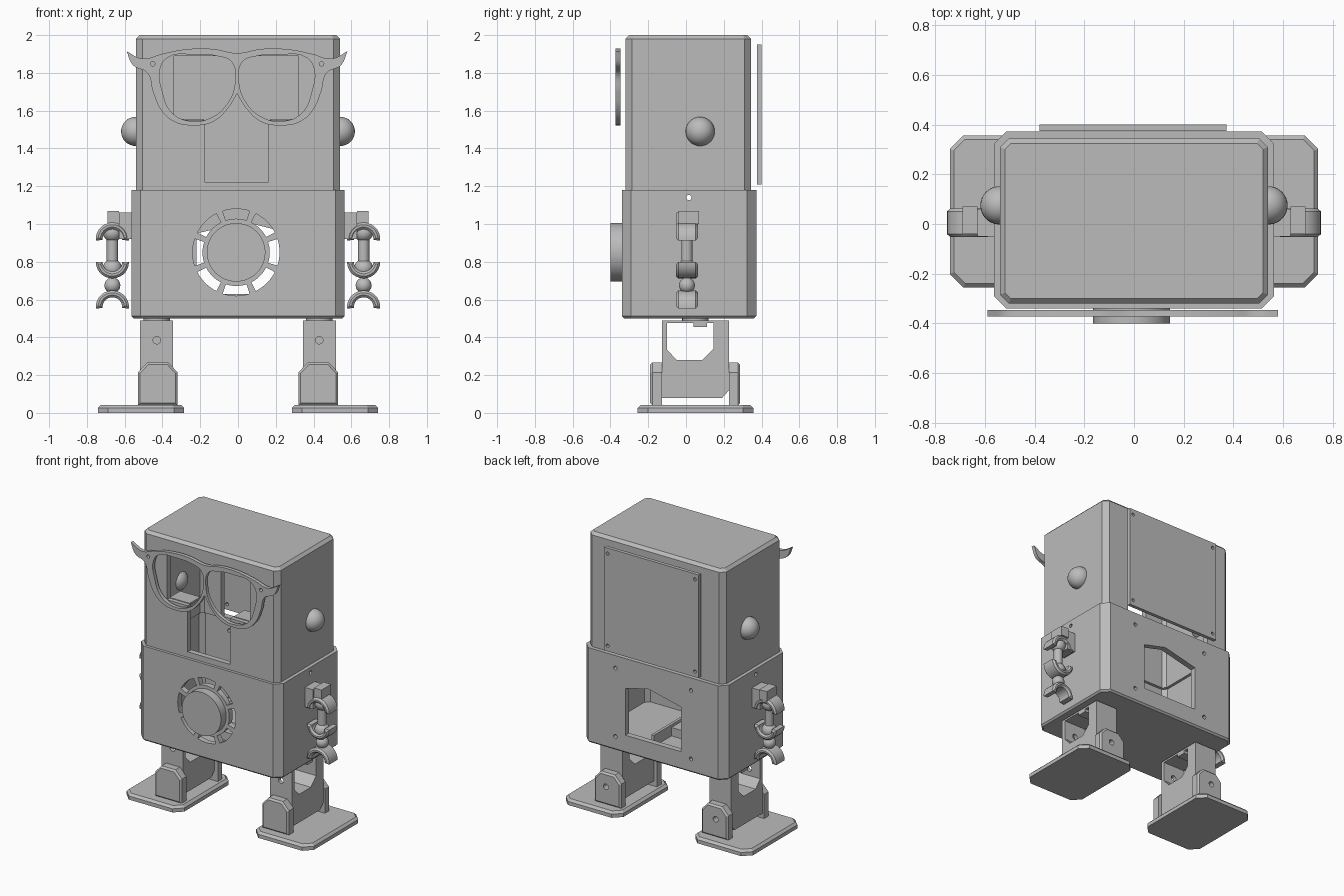
import bpy, bmesh, math
from mathutils import Vector

cube = bpy.data.objects.get("Cube")
if cube:
    bpy.data.objects.remove(cube, do_unlink=True)

grey = bpy.data.materials.new("plain grey")
grey.use_nodes = True
TONE = (0.5, 0.5, 0.5, 1)
grey.diffuse_color = TONE
grey.node_tree.nodes["Principled BSDF"].inputs["Base Color"].default_value = TONE
parts = []


def add(name, bm):
    bmesh.ops.recalc_face_normals(bm, faces=bm.faces)
    mesh = bpy.data.meshes.new(name)
    bm.to_mesh(mesh)
    bm.free()
    mesh.materials.append(grey)
    ob = bpy.data.objects.new(name, mesh)
    bpy.context.collection.objects.link(ob)
    parts.append(ob)
    return ob


def prism(name, pts, axis, a, b, top=0, bottom=0, soft=0):
    """Extrude a 2D outline from a to b along an axis, with optional chamfers."""
    place = {"X": lambda u, v, w: (w, u, v), "Y": lambda u, v, w: (u, w, v),
             "Z": lambda u, v, w: (u, v, w)}[axis]
    i = "XYZ".index(axis)
    bm = bmesh.new()
    lo, hi = [[bm.verts.new(place(u, v, w)) for u, v in pts] for w in (a, b)]
    bm.faces.new(lo)
    bm.faces.new(hi)
    for k in range(len(pts)):
        j = (k + 1) % len(pts)
        bm.faces.new((lo[k], lo[j], hi[j], hi[k]))
    bmesh.ops.recalc_face_normals(bm, faces=bm.faces)
    for level, size in ((a, bottom or soft), (b, top or soft)):
        if size:
            rim = [e for e in bm.edges if all(abs(v.co[i] - level) < 1e-5 for v in e.verts)]
            bmesh.ops.bevel(bm, geom=rim, offset=size, segments=1, affect="EDGES")
    return add(name, bm)


def rect(x0, x1, y0, y1, c=0):
    if not c:
        return [(x0, y0), (x1, y0), (x1, y1), (x0, y1)]
    return [(x0 + c, y0), (x1 - c, y0), (x1, y0 + c), (x1, y1 - c),
            (x1 - c, y1), (x0 + c, y1), (x0, y1 - c), (x0, y0 + c)]


def arc(cx, cy, r, start, end, n):
    steps = [math.radians(start + (end - start) * k / n) for k in range(n + 1)]
    return [(cx + r * math.cos(t), cy + r * math.sin(t)) for t in steps]


def circle(cx, cy, r, n=24):
    return arc(cx, cy, r, 0, 360, n)[:-1]


def band(cx, cy, r0, r1, start, end, n=8):
    return arc(cx, cy, r1, start, end, n) + arc(cx, cy, r0, end, start, n)


def ball(name, center, r):
    bm = bmesh.new()
    bmesh.ops.create_uvsphere(bm, u_segments=32, v_segments=16, radius=r)
    bmesh.ops.translate(bm, verts=bm.verts, vec=Vector(center))
    return add(name, bm)


def cut(ob, *prism_args):
    cutter = prism("cutter", *prism_args)
    parts.remove(cutter)
    mod = ob.modifiers.new("cut", "BOOLEAN")
    mod.operation, mod.solver, mod.object = "DIFFERENCE", "EXACT", cutter
    bpy.context.view_layer.objects.active = ob
    bpy.ops.object.modifier_apply(modifier=mod.name)
    bpy.data.objects.remove(cutter, do_unlink=True)


# Head: hollow shell, open below, with a T-shaped front opening and open back
head = prism("head", rect(-.54, .54, -.32, .345, .035), "Z", 1.18, 2, .02)
cut(head, rect(-.50, .50, -.28, .305, .02), "Z", 1.1, 1.96)
cut(head, [(-.175, 1.22), (.16, 1.22), (.16, 1.55), (.32, 1.55), (.32, 1.89),
           (-.34, 1.89), (-.34, 1.55), (-.175, 1.55)], "Y", -.5, -.2)
cut(head, rect(-.35, .34, 1.15, 1.92), "Y", .2, .5)
for x0, x1 in ((-.34, -.18), (.17, .32)):
    prism("eye_shelf", rect(x0, x1, -.29, -.17), "Z", 1.54, 1.555)

# Back cover with corner screw holes
cover = prism("back_cover", rect(-.38, .372, 1.21, 1.95), "Y", .375, .4)
for x in (-.35, .342):
    for z in (1.25, 1.91):
        cut(cover, circle(x, z, .012, 12), "Y", .3, .5)

# Body: hollow box with floor, front vents, back window and screw holes
body = prism("body", rect(-.565, .565, -.34, .372, .05), "Z", .5, 1.18, 0, .012)
cut(body, rect(-.52, .52, -.30, .33, .03), "Z", .54, 1.3)
for k in range(8):
    cut(body, band(-.01, .85, .178, .23, 45 * k - 18, 45 * k + 18), "Y", -.5, -.2)
cut(body, [(-.22, .63), (.22, .63), (.22, .965), (.04, 1.01), (-.22, .95)], "Y", .2, .5)
cut(body, circle(.015, 1.14, .014, 12), "X", -1, 1)
for x, z in ((.3, 1.09), (-.3, 1.09), (-.3, .6), (.3, .6)):
    cut(body, circle(x, z, .014, 12), "Y", .3, .5)
prism("chest_disc", circle(-.01, .85, .155, 48), "Y", -.4, -.335)
prism("inner_rail", rect(.08, .1, -.2, .25), "Z", .54, .62)
prism("inner_tray", rect(-.15, .08, -.1, .05), "Z", .54, .6)

# Glasses: flat frame from a smooth mirrored outline
RIM = [(0, 1.905), (.13, 1.927), (.27, 1.925), (.4, 1.9), (.5, 1.875), (.585, 1.915),
       (.55, 1.84), (.475, 1.80), (.445, 1.70), (.40, 1.60), (.33, 1.54), (.23, 1.522),
       (.13, 1.54), (.05, 1.61)]
LENS = [(.03, 1.86), (.10, 1.888), (.24, 1.898), (.36, 1.885), (.405, 1.83), (.395, 1.70),
        (.345, 1.59), (.25, 1.545), (.14, 1.562), (.05, 1.64), (.01, 1.76)]
MID = -.005
outline = RIM + [(0, 1.69)] + [(-x, z) for x, z in RIM[:0:-1]]
loops = [outline]
for s in (1, -1):
    loops.append([(s * x, z) for x, z in LENS])
    loops.append(circle(s * .447, 1.848, .012, 8))
data = bpy.data.curves.new("glasses", "CURVE")
data.dimensions, data.fill_mode = "2D", "BOTH"
data.extrude, data.resolution_u = .013, 6
for pts in loops:
    sp = data.splines.new("BEZIER")
    sp.bezier_points.add(len(pts) - 1)
    sp.use_cyclic_u = True
    for p, (x, z) in zip(sp.bezier_points, pts):
        p.co = (x + MID, z, 0)
        sharp = abs(x) == .585 or (x == 0 and z < 1.8)
        p.handle_left_type = p.handle_right_type = "VECTOR" if sharp else "AUTO"
data.materials.append(grey)
glasses = bpy.data.objects.new("glasses", data)
bpy.context.collection.objects.link(glasses)
glasses.rotation_euler.x = math.pi / 2
glasses.location.y = -.359
bpy.ops.object.select_all(action="DESELECT")
glasses.select_set(True)
bpy.context.view_layer.objects.active = glasses
bpy.ops.object.convert(target="MESH")
parts.append(bpy.context.object)

for s, side in ((1, "left"), (-1, "right")):
    def sx(pts):
        return [(s * x, v) for x, v in pts]

    ball(side + "_ear", (s * .542, .075, 1.49), .077)

    # Arm: shoulder block and a chain of ball joints in sockets
    prism(side + "_shoulder", sx(rect(.56, .63, .92, 1.06)), "Y", -.05, .06)
    prism(side + "_shoulder_clip", sx(rect(.63, .69, 1.0, 1.07)), "Y", -.04, .07)
    ax, ay = .665, .005
    for part, z, start in (("upper", .92, 0), ("elbow", .80, 180), ("hand", .56, 0)):
        spread = 0 if part == "elbow" else 5
        prism(f"{side}_{part}_socket", sx(band(ax, z, .052, .088, start - spread,
              start + 180 + spread, 14)), "Y", ay - .058, ay + .058, 0, 0, .012)
    ball(side + "_shoulder_ball", (s * ax, ay, .955), .05)
    ball(side + "_elbow_ball", (s * ax, ay, .765), .05)
    ball(side + "_wrist_ball", (s * ax, ay, .675), .042)
    prism(side + "_arm_link", circle(s * ax, ay, .03, 16), "Z", .77, .95)

    # Foot plate with two ankle brackets
    prism(side + "_foot", sx(rect(.285, .742, -.256, .357, .055)), "Z", 0, .042, .016)
    bracket = [(.32, .04), (.53, .04), (.53, .215), (.48, .268), (.37, .268), (.32, .215)]
    prism(side + "_front_bracket", sx(bracket), "Y", -.19, -.128, 0, .012)
    rear = prism(side + "_rear_bracket", sx(bracket), "Y", .228, .286, .012)
    cut(rear, circle(s * .435, .17, .02, 16), "Y", .2, .3)

    # Leg: block with a servo opening through its sides and a front screw hole
    leg = prism(side + "_leg", [(-.128, .078), (.19, .078), (.228, .12), (.228, .488),
                                (-.128, .488)], "X", s * .345, s * .518)
    cut(leg, [(-.05, .28), (.085, .28), (.145, .34), (.145, .475), (.11, .475), (.11, .455),
              (.04, .455), (.04, .475), (-.1, .475), (-.1, .335)], "X", 0, s)
    cut(leg, circle(s * .43, .385, .02, 16), "Y", -.2, -.08)
    prism(side + "_hip_joint", circle(s * .43, .05, .07), "Z", .48, .51)

# Smooth the round parts, keep hard edges crisp
bpy.ops.object.select_all(action="DESELECT")
for ob in parts:
    ob.select_set(True)
bpy.context.view_layer.objects.active = parts[0]
bpy.ops.object.shade_smooth_by_angle(angle=math.radians(30))
